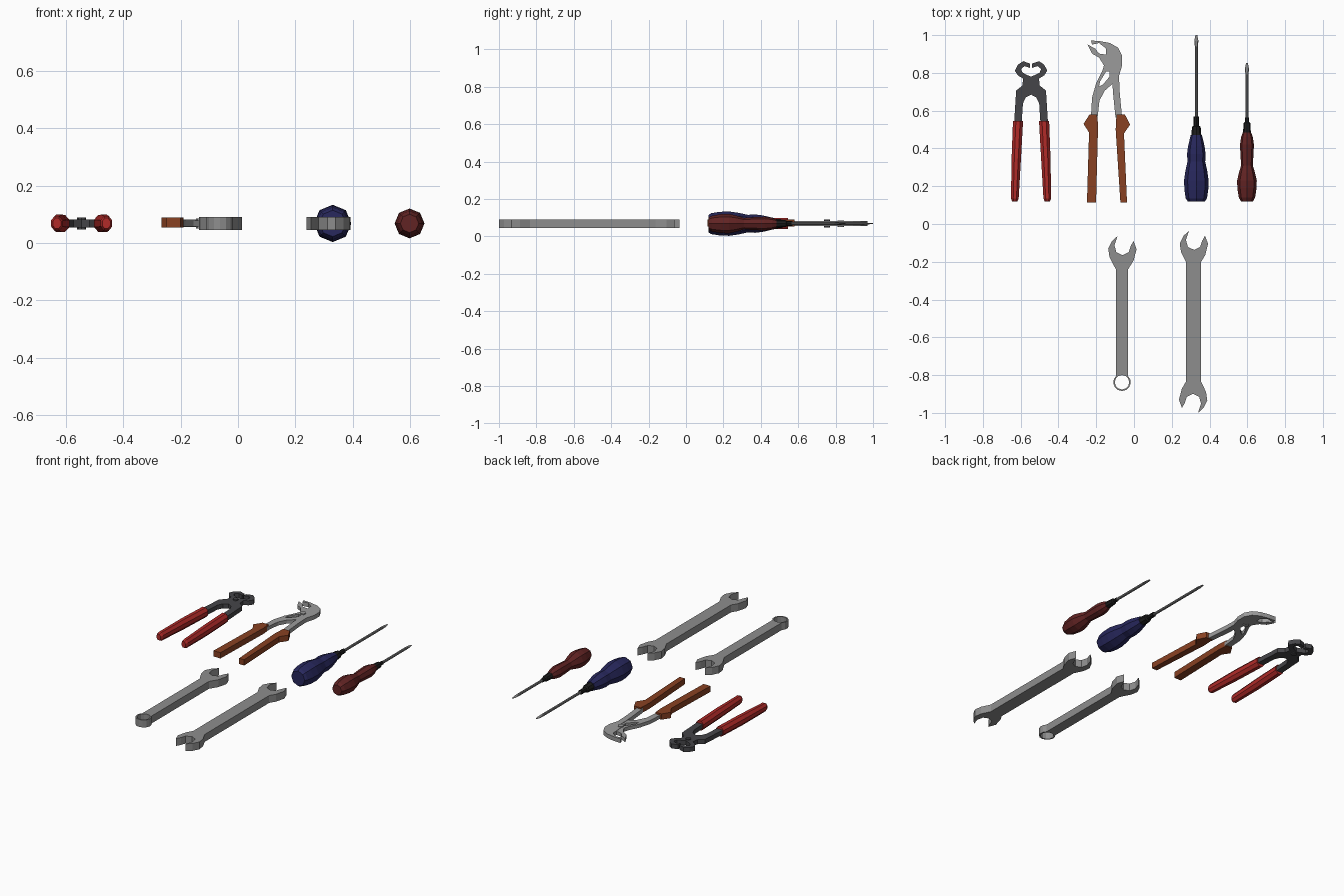
import bpy, bmesh, math

if "Cube" in bpy.data.objects:
    bpy.data.objects.remove(bpy.data.objects["Cube"])

def material(name, rgb):
    m = bpy.data.materials.new(name)
    m.diffuse_color = (*rgb, 1)
    m.use_nodes = True
    m.node_tree.nodes["Principled BSDF"].inputs["Base Color"].default_value = m.diffuse_color
    return m

STEEL = material("wrench steel", (0.27, 0.27, 0.27))
BRIGHT = material("plier steel", (0.33, 0.33, 0.33))
DARK = material("dark steel", (0.06, 0.06, 0.066))
RED = material("red grip", (0.44, 0.024, 0.022))
ORANGE = material("orange brown grip", (0.25, 0.053, 0.016))
BLUE = material("navy handle", (0.021, 0.021, 0.11))
MAROON = material("maroon handle", (0.12, 0.017, 0.017))
BLACK = material("black collar", (0.012, 0.012, 0.012))
SHAFT = material("shaft steel", (0.23, 0.23, 0.23))

MID = 0.068  # height of the tools' centre plane

def add(name, mesh, mat):
    mesh.name = name
    mesh.materials.clear()
    mesh.materials.append(mat)
    ob = bpy.data.objects.new(name, mesh)
    bpy.context.scene.collection.objects.link(ob)
    return ob

def plate(name, loops, half, mat, z=MID):
    """Flat outline (further loops are holes) given thickness 2 * half."""
    cu = bpy.data.curves.new(name + "_outline", 'CURVE')
    cu.dimensions = '2D'
    cu.fill_mode = 'BOTH'
    cu.extrude = half
    for pts in loops:
        sp = cu.splines.new('POLY')
        sp.points.add(len(pts) - 1)
        for p, (x, y) in zip(sp.points, pts):
            p.co = (x, y, 0, 1)
        sp.use_cyclic_u = True
    tmp = bpy.data.objects.new(name + "_outline", cu)
    bpy.context.scene.collection.objects.link(tmp)
    dg = bpy.context.evaluated_depsgraph_get()
    mesh = bpy.data.meshes.new_from_object(tmp.evaluated_get(dg))
    bpy.data.objects.remove(tmp)
    bm = bmesh.new()
    bm.from_mesh(mesh)
    bmesh.ops.remove_doubles(bm, verts=bm.verts, dist=1e-5)
    bmesh.ops.recalc_face_normals(bm, faces=bm.faces)
    bmesh.ops.translate(bm, verts=bm.verts, vec=(0, 0, z))
    for f in bm.faces:
        f.smooth = False
    bm.to_mesh(mesh)
    bm.free()
    return add(name, mesh, mat)

def loft(name, sections, mat, phase=0.0, n=8):
    """Faceted body along y; each section is (x, y, half width, half height)."""
    bm = bmesh.new()
    rings = []
    for x, y, rx, rz in sections:
        angs = [phase + 2 * math.pi * k / n for k in range(n)]
        rings.append([bm.verts.new((x + rx * math.cos(a), y, MID + rz * math.sin(a))) for a in angs])
    for a, b in zip(rings, rings[1:]):
        for k in range(n):
            bm.faces.new((a[k], a[(k + 1) % n], b[(k + 1) % n], b[k]))
    bm.faces.new(rings[0])
    bm.faces.new(rings[-1])
    bmesh.ops.recalc_face_normals(bm, faces=bm.faces)
    mesh = bpy.data.meshes.new(name)
    bm.to_mesh(mesh)
    bm.free()
    return add(name, mesh, mat)

def arc(cx, cy, r, a0, a1, n):
    return [(cx + r * math.cos(math.radians(a0 + (a1 - a0) * k / n)),
             cy + r * math.sin(math.radians(a0 + (a1 - a0) * k / n))) for k in range(n + 1)]

def disc(cx, cy, r, n=12):
    return arc(cx, cy, r, 0, 360, n)[:-1]

# --- wrenches: one open jaw outline shared by both ---
JAW = [(-.066, .370), (-.073, .415), (-.053, .455), (-.024, .482), (-.040, .434),
       (-.030, .397), (.003, .381), (.035, .397), (.046, .429), (.061, .456),
       (.077, .413), (.062, .354)]
head = [(-.04, .317)] + JAW + [(.04, .317)]
double = head + [(-x, -y) for x, y in head]
plate("double_open_wrench", [[(x + .315, y - .518) for x, y in double]], .023, STEEL)

WX, RY = -.0635, -.838
single = [(x + WX, y - .546) for x, y in [(-.032, .305)] + JAW + [(.032, .305)]]
ring = arc(WX, RY, .046, 46, -226, 10)
plate("combination_wrench", [single + ring, disc(WX, RY, .038)], .023, STEEL)

# --- screwdrivers: handle, collar, shaft with flattened tip ---
def screwdriver(name, x, handle, mat, collar, tip):
    def round_body(part, prof, m):
        loft(f"{name}_{part}", [(x, y, r, r) for y, r in prof], m)
    round_body("handle", handle, mat)
    y0, r0, y1, r1 = collar
    round_body("collar", [(y0, r0), (y0 + .055, r0 * .85), (y0 + .06, r1), (y1, r1)], BLACK)
    loft(f"{name}_shaft", [(x, y1 - .02, .008, .008), (x, tip - .06, .008, .008),
                           (x, tip - .03, .011, .004), (x, tip, .005, .002)], SHAFT)

screwdriver("large_screwdriver", .33,
            [(.12, .046), (.135, .056), (.18, .063), (.23, .065), (.28, .058), (.33, .047),
             (.37, .049), (.41, .044), (.47, .030)],
            BLUE, (.46, .027, .57, .014), 1.0)
screwdriver("small_screwdriver", .598,
            [(.12, .032), (.14, .043), (.19, .051), (.23, .052), (.27, .043), (.31, .031),
             (.36, .034), (.42, .037), (.46, .031), (.485, .022)],
            MAROON, (.48, .021, .565, .011), .852)

# --- end cutting pincers: mirrored halves ---
PX = -.545
HALF = [(-.005, .849), (-.042, .862), (-.069, .844), (-.086, .812), (-.069, .786),
        (-.042, .770), (-.046, .733), (-.079, .706), (-.090, .530), (-.050, .530),
        (-.043, .638), (-.028, .670), (0, .685), (0, .780), (-.021, .789),
        (-.046, .802), (-.053, .821), (-.034, .836), (-.005, .826)]
for side, s in (("left", 1), ("right", -1)):
    plate(f"pincer_{side}_half", [[(PX + s * x, y) for x, y in HALF]], .014, DARK)
    loft(f"pincer_{side}_grip",
         [(PX - s * dx, y, rx, rz) for dx, y, rx, rz in
          ((.086, .120, .015, .020), (.086, .135, .022, .028),
           (.078, .350, .027, .033), (.069, .545, .029, .032))],
         RED, phase=math.pi / 8)
plate("pincer_rivet", [disc(PX, .755, .016, 8)], .021, DARK)

# --- slip joint pliers ---
plate("plier_upper_jaw_arm", [[
    (-.228, .971), (-.185, .969), (-.127, .958), (-.085, .934), (-.063, .892), (-.063, .839),
    (-.079, .786), (-.077, .712), (-.063, .563), (-.098, .563), (-.110, .685), (-.116, .765),
    (-.113, .828), (-.143, .849), (-.148, .907), (-.148, .929), (-.185, .958), (-.222, .950)]],
    .013, BRIGHT)
plate("plier_lower_jaw_arm", [[
    (-.246, .950), (-.206, .929), (-.185, .902), (-.148, .897), (-.116, .860), (-.106, .807),
    (-.112, .743), (-.155, .706), (-.183, .653), (-.193, .563), (-.228, .563), (-.222, .669),
    (-.201, .743), (-.169, .807), (-.159, .839), (-.185, .881), (-.222, .902)],
    [(-.185, .728), (-.180, .754), (-.148, .807), (-.130, .807), (-.130, .780), (-.164, .738)]],
    .011, BRIGHT)
plate("plier_pivot_bolt", [disc(-.130, .828, .017, 8)], .017, BRIGHT)
plate("plier_left_grip", [[
    (-.236, .579), (-.196, .579), (-.190, .526), (-.201, .114), (-.249, .114),
    (-.238, .484), (-.267, .530)]], .018, ORANGE, .071)
plate("plier_right_grip", [[
    (-.093, .579), (-.048, .579), (-.021, .526), (-.053, .479), (-.037, .114),
    (-.072, .114), (-.097, .500)]], .018, ORANGE, .071)
